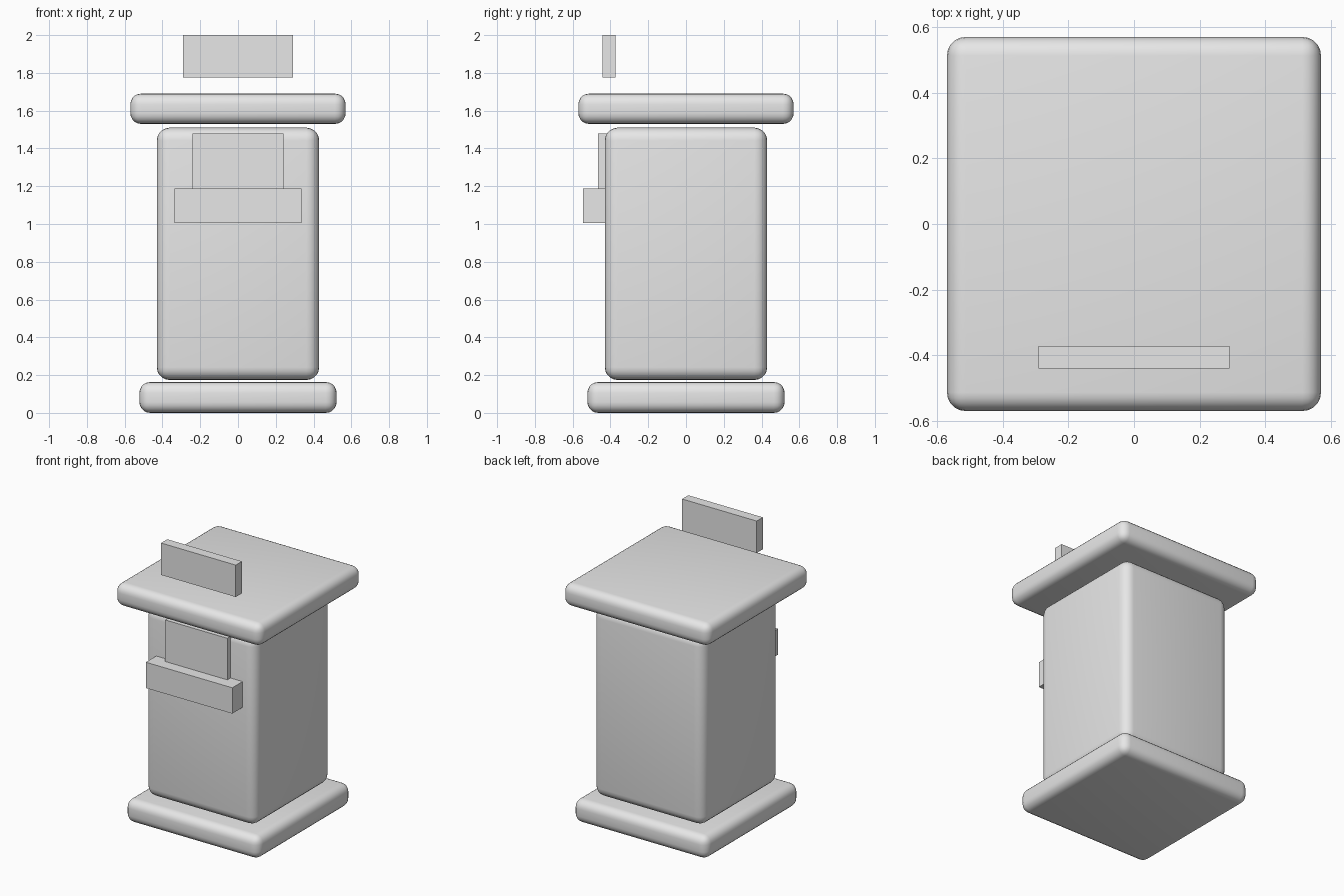
import bpy

if "Cube" in bpy.data.objects:
    bpy.data.objects.remove(bpy.data.objects["Cube"])

grey = bpy.data.materials.new("light grey")
grey.diffuse_color = (0.8, 0.8, 0.8, 1)
grey.use_nodes = True
grey.node_tree.nodes["Principled BSDF"].inputs["Base Color"].default_value = grey.diffuse_color


def box(name, x, y, z, radius=0.0):
    """Box spanning the given (min, max) ranges, with optional rounded edges."""
    spans = (x, y, z)
    bpy.ops.mesh.primitive_cube_add(size=1, location=[(a + b) / 2 for a, b in spans])
    ob = bpy.context.object
    ob.name = name
    ob.scale = [b - a for a, b in spans]
    bpy.ops.object.transform_apply(location=False, rotation=False, scale=True)
    ob.data.materials.append(grey)
    if radius:
        bevel = ob.modifiers.new("rounded edges", 'BEVEL')
        bevel.width = radius
        bevel.segments = 5
        bpy.ops.object.modifier_apply(modifier=bevel.name)
        bpy.ops.object.shade_smooth_by_angle()
    return ob


def slab(name, half, z, radius):
    """Square rounded block centred on the vertical axis."""
    return box(name, (-half, half), (-half, half), z, radius)


# Stacked rounded blocks: plinth, cabinet and cap
slab("base", 0.522, (0.0, 0.163), 0.057)
slab("body", 0.43, (0.174, 1.51), 0.068)
slab("roof", 0.57, (1.53, 1.69), 0.057)

# Sharp-edged front fittings and the raised sign
box("screen", (-0.242, 0.242), (-0.465, -0.395), (1.18, 1.48))
box("shelf", (-0.337, 0.337), (-0.545, -0.315), (1.005, 1.187))
box("sign", (-0.291, 0.291), (-0.441, -0.372), (1.775, 2.0))
